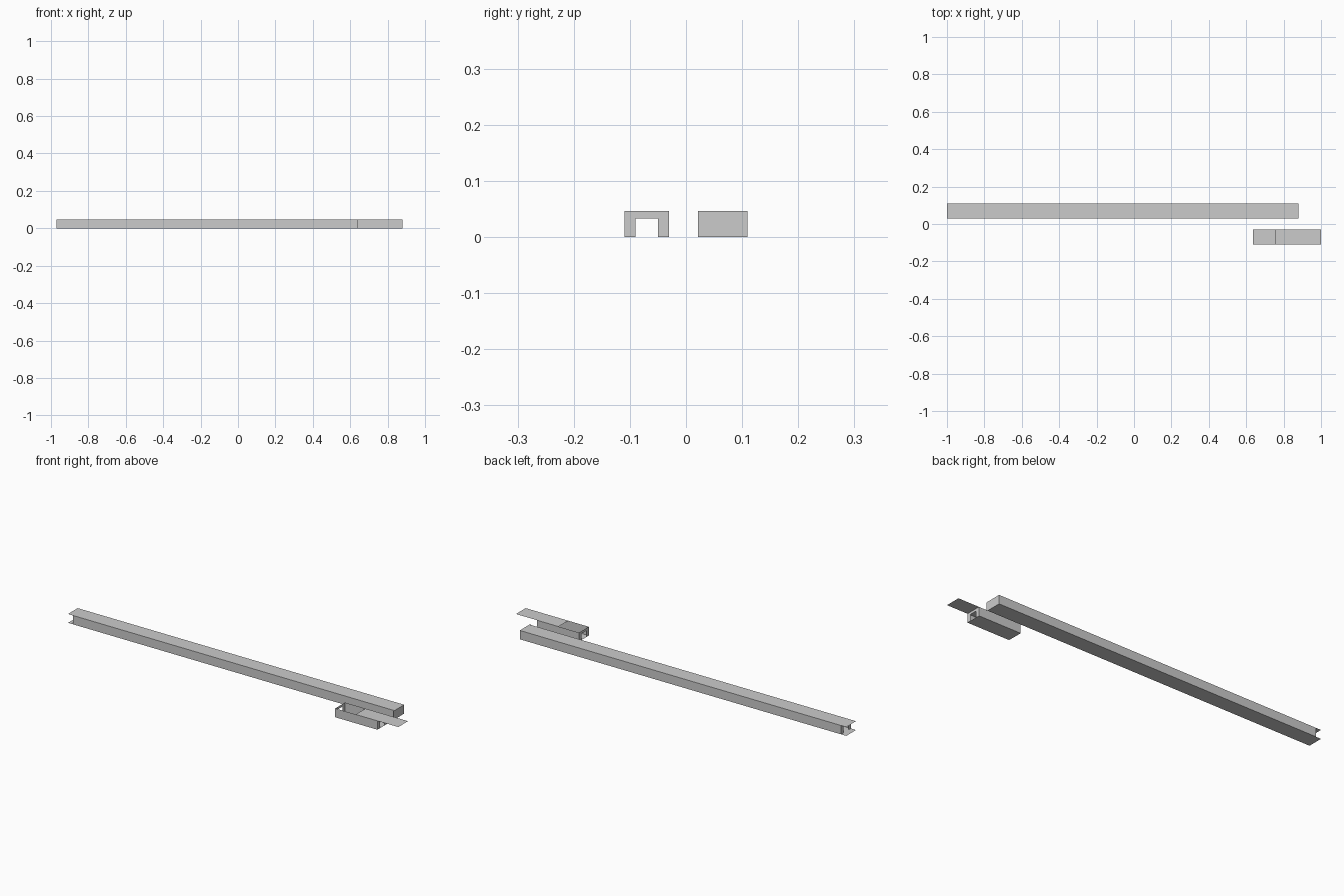
import bpy

if "Cube" in bpy.data.objects:
    bpy.data.objects.remove(bpy.data.objects["Cube"])

H = 0.046  # overall height


def sheet(name, quads):
    """Thin sheet part made from a few quads."""
    verts = [v for q in quads for v in q]
    faces = [tuple(range(i * 4, i * 4 + 4)) for i in range(len(quads))]
    me = bpy.data.meshes.new(name)
    me.from_pydata(verts, [], faces)
    ob = bpy.data.objects.new(name, me)
    bpy.context.collection.objects.link(ob)
    return ob


def horizontal(name, x0, x1, y0, y1, z, up=True):
    q = [(x0, y0, z), (x1, y0, z), (x1, y1, z), (x0, y1, z)]
    return sheet(name, [q if up else q[::-1]])


def side(name, x0, x1, y, outward):
    q = [(x0, y, 0), (x1, y, 0), (x1, y, H), (x0, y, H)]
    return sheet(name, [q if outward < 0 else q[::-1]])


def cross_quad(x, y0, y1, z0, z1, outward):
    q = [(x, y0, z0), (x, y1, z0), (x, y1, z1), (x, y0, z1)]
    return q if outward > 0 else q[::-1]


def door_wall(name, x, y0, y1, outward):
    """End wall with a doorway: two jambs and a lintel."""
    a, b, top = y0 + 0.02, y1 - 0.02, 0.033
    sheet(name, [cross_quad(x, y0, a, 0, H, outward),
                 cross_quad(x, b, y1, 0, H, outward),
                 cross_quad(x, a, b, top, H, outward)])


# Long corridor: floor and roof overhang the doorway end
horizontal("long_roof", -1.0, 0.88, 0.03, 0.11, H)
horizontal("long_floor", -1.0, 0.88, 0.03, 0.11, 0, up=False)
side("long_wall_front", -0.97, 0.88, 0.03, -1)
side("long_wall_back", -0.97, 0.88, 0.11, 1)
door_wall("long_door_wall", -0.97, 0.03, 0.11, -1)
sheet("long_end_wall", [cross_quad(0.88, 0.021, 0.11, 0, H, 1)])

# Short corridor: roof shifted past the end, open on top at the left
horizontal("short_roof", 0.755, 1.0, -0.11, -0.03, H)
horizontal("short_floor", 0.637, 0.88, -0.11, -0.03, 0, up=False)
side("short_wall_front", 0.637, 0.88, -0.11, -1)
side("short_wall_back", 0.637, 0.88, -0.03, 1)
door_wall("short_door_wall_left", 0.637, -0.11, -0.03, -1)
door_wall("short_door_wall_right", 0.88, -0.11, -0.03, 1)
